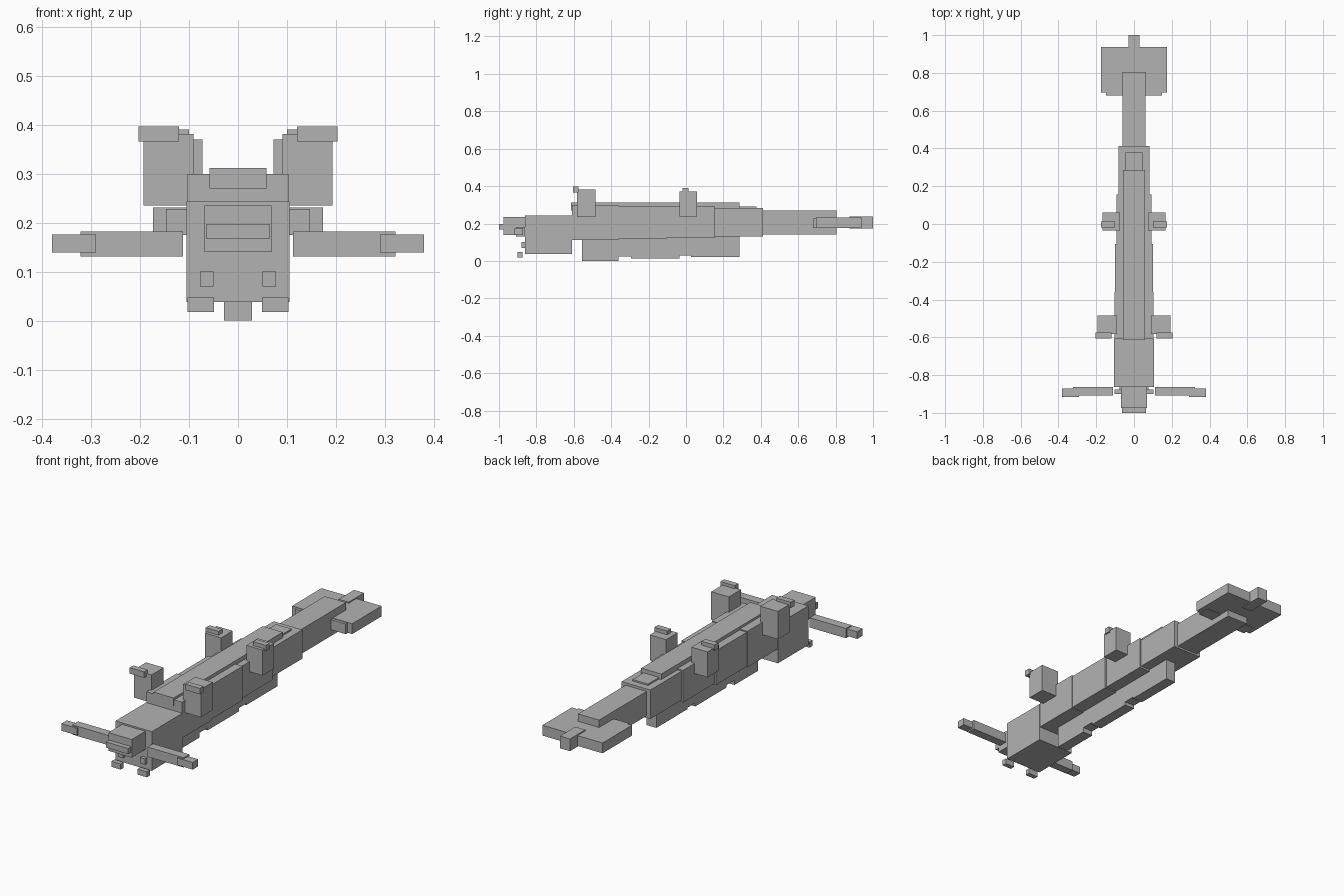
import bpy
import bmesh
from mathutils import Vector

cube = bpy.data.objects.get("Cube")
if cube:
    bpy.data.objects.remove(cube, do_unlink=True)

grey = bpy.data.materials.new("plain grey")
grey.use_nodes = True
colour = (0.45, 0.45, 0.45, 1.0)
grey.diffuse_color = colour
grey.node_tree.nodes["Principled BSDF"].inputs["Base Color"].default_value = colour


def box(name, x, y, z):
    """Box spanning the given (low, high) ranges."""
    bm = bmesh.new()
    bmesh.ops.create_cube(bm, size=1)
    spans = (x, y, z)
    bmesh.ops.scale(bm, vec=Vector([hi - lo for lo, hi in spans]), verts=bm.verts)
    bmesh.ops.translate(bm, vec=Vector([(hi + lo) / 2 for lo, hi in spans]), verts=bm.verts)
    mesh = bpy.data.meshes.new(name)
    bm.to_mesh(mesh)
    bm.free()
    mesh.materials.append(grey)
    obj = bpy.data.objects.new(name, mesh)
    bpy.context.collection.objects.link(obj)


def centred(name, half, y, z):
    box(name, (-half, half), y, z)


def pair(name, x, y, z):
    box("left_" + name, x, y, z)
    box("right_" + name, (-x[1], -x[0]), y, z)


# Head and snout
centred("head", 0.105, (-0.862, -0.61), (0.038, 0.243))
centred("snout", 0.068, (-0.975, -0.862), (0.14, 0.235))
centred("snout_tip", 0.064, (-1.0, -0.975), (0.167, 0.197))
pair("upper_tooth", (0.05, 0.078), (-0.88, -0.862), (0.07, 0.1))
pair("lower_tooth", (0.049, 0.103), (-0.9, -0.875), (0.018, 0.047))

# Arms reaching out beside the snout
pair("arm", (0.112, 0.322), (-0.908, -0.862), (0.131, 0.182))
pair("arm_tip", (0.29, 0.38), (-0.917, -0.872), (0.139, 0.176))

# Tapering body segments
segments = [(0.103, -0.61, -0.36, 0.112, 0.3), (0.1, -0.36, -0.105, 0.116, 0.295),
            (0.092, -0.105, 0.155, 0.122, 0.29), (0.083, 0.155, 0.413, 0.132, 0.283)]
for i, (half, y0, y1, z0, z1) in enumerate(segments, 1):
    centred(f"body_segment_{i}", half, (y0, y1), (z0, z1))

# Back ridge
centred("back_ridge", 0.058, (-0.615, 0.287), (0.27, 0.312))
centred("back_ridge_end", 0.045, (0.287, 0.378), (0.27, 0.291))

# Belly keel with recessed links
for i, (y0, y1, z0) in enumerate([(-0.555, -0.36, 0.0), (-0.36, -0.293, 0.025),
                                  (-0.293, -0.035, 0.012), (-0.035, 0.027, 0.03),
                                  (0.027, 0.286, 0.022)], 1):
    centred(f"belly_keel_{i}", 0.029, (y0, y1), (z0, 0.14))

# Tail and fin
centred("tail", 0.061, (0.41, 0.805), (0.142, 0.27))
centred("tail_fin", 0.174, (0.695, 0.938), (0.177, 0.231))
centred("tail_fin_root", 0.147, (0.68, 0.75), (0.175, 0.228))
centred("tail_tip", 0.029, (0.873, 1.0), (0.173, 0.237))

# Upright posts with caps
pair("front_post", (0.091, 0.193), (-0.583, -0.484), (0.235, 0.381))
pair("front_post_cap", (0.12, 0.203), (-0.605, -0.575), (0.366, 0.397))
pair("rear_post", (0.073, 0.167), (-0.035, 0.06), (0.237, 0.37))
pair("rear_post_cap", (0.1, 0.174), (-0.018, 0.013), (0.36, 0.39))
